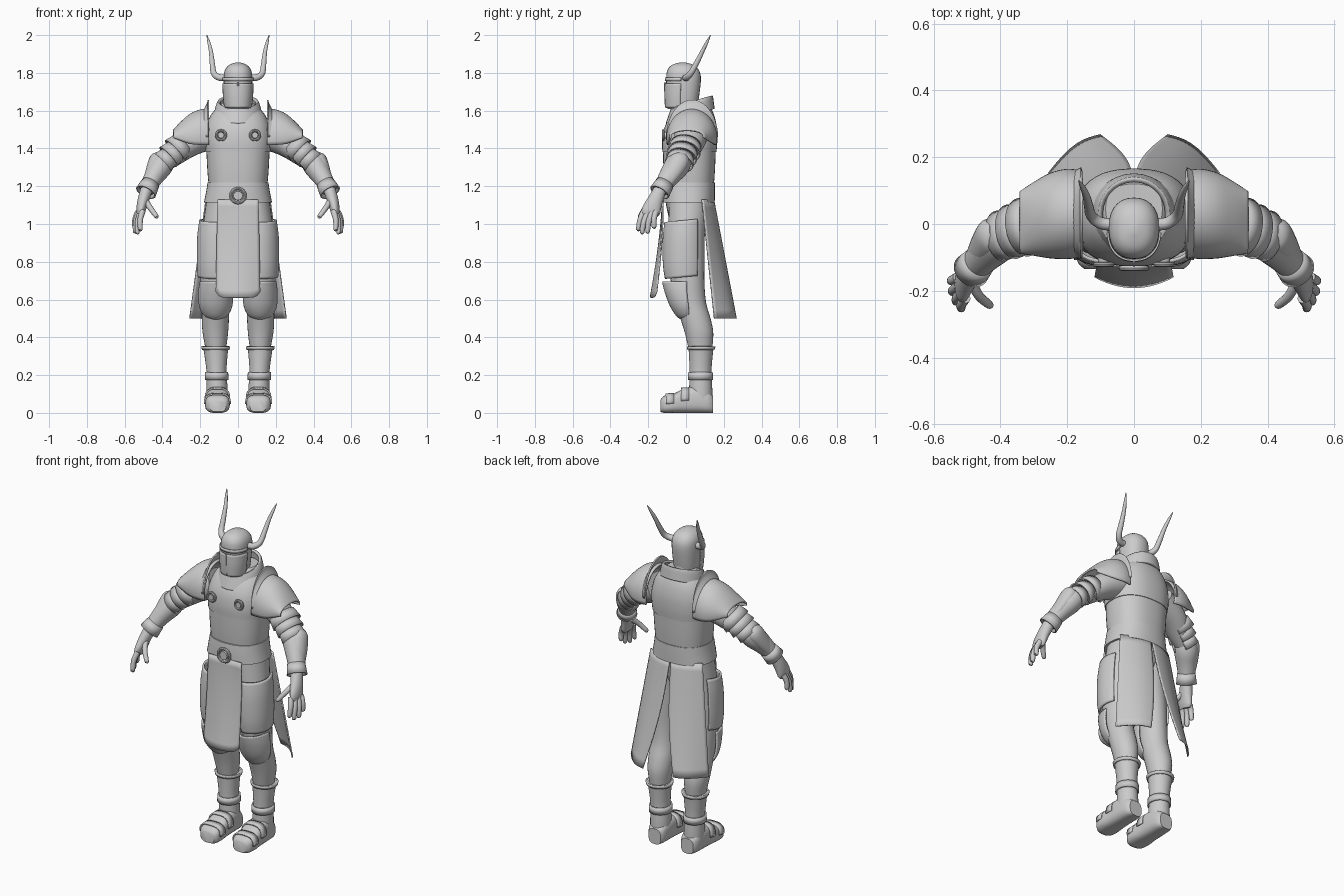
import bpy, bmesh, math
from mathutils import Vector

STEEL = bpy.data.materials.new("grey_steel")
STEEL.diffuse_color = (0.6, 0.6, 0.6, 1)


def finish(name, bm, mirror=False, thick=0):
    bmesh.ops.recalc_face_normals(bm, faces=bm.faces)
    me = bpy.data.meshes.new(name)
    bm.to_mesh(me)
    bm.free()
    ob = bpy.data.objects.new(name, me)
    bpy.context.collection.objects.link(ob)
    me.materials.append(STEEL)
    bpy.ops.object.select_all(action='DESELECT')
    ob.select_set(True)
    bpy.context.view_layer.objects.active = ob
    bpy.ops.object.shade_smooth_by_angle(angle=math.radians(40))
    if thick:
        m = ob.modifiers.new("thickness", 'SOLIDIFY')
        m.thickness, m.offset = thick, 0
    if mirror:
        ob.modifiers.new("mirror", 'MIRROR')
    return ob


def spline(pts, steps):
    """Catmull-Rom through tuples of any length."""
    out = []
    for i in range(len(pts) - 1):
        p = [pts[max(i - 1, 0)], pts[i], pts[i + 1], pts[min(i + 2, len(pts) - 1)]]
        for s in range(steps):
            t = s / steps
            out.append([0.5 * (2 * b + (c - a) * t + (2 * a - 5 * b + 4 * c - d) * t * t
                               + (3 * b - a - 3 * c + d) * t ** 3) for a, b, c, d in zip(*p)])
    return out + [list(pts[-1])]


def loft(name, secs, axis=(0, 0, 1), ref=(1, 0, 0), arc=None, n=28, power=2.0,
         steps=4, mirror=False, thick=0):
    """Sections are (x, y, z, ra, rb); axis None follows the path, arc gives an open shell."""
    secs = spline(secs, steps)
    bm, rings = bmesh.new(), []
    a0, a1 = arc or (0, 360)
    for i, (x, y, z, ra, rb) in enumerate(secs):
        lo, hi = secs[max(i - 1, 0)], secs[min(i + 1, len(secs) - 1)]
        t = (Vector(axis) if axis else Vector(hi[:3]) - Vector(lo[:3])).normalized()
        a = (Vector(ref) - t * t.dot(Vector(ref))).normalized()
        b = t.cross(a)
        ring = []
        for k in range(n + (1 if arc else 0)):
            ang = math.radians(a0 + (a1 - a0) * k / n)
            c, s = math.cos(ang), math.sin(ang)
            c, s = (math.copysign(abs(v) ** (2 / power), v) for v in (c, s))
            ring.append(bm.verts.new(Vector((x, y, z)) + a * c * ra + b * s * rb))
        rings.append(ring)
    for r, q in zip(rings, rings[1:]):
        for k in range(n):
            j = (k + 1) % len(r)
            bm.faces.new((r[k], r[j], q[j], q[k]))
    if not arc and not thick:
        bm.faces.new(rings[0])
        bm.faces.new(rings[-1])
    return finish(name, bm, mirror, thick)


def sheet(name, f, nu=14, nv=14, mirror=False, thick=0.008):
    bm = bmesh.new()
    g = [[bm.verts.new(f(i / nu, j / nv)) for i in range(nu + 1)] for j in range(nv + 1)]
    for j in range(nv):
        for i in range(nu):
            bm.faces.new((g[j][i], g[j][i + 1], g[j + 1][i + 1], g[j + 1][i]))
    return finish(name, bm, mirror, thick)


def torus(name, c, R, r, mirror=False):
    """Ring facing the front."""
    bm, N, M = bmesh.new(), 24, 8
    v = []
    for i in range(N):
        p = 2 * math.pi * i / N
        for j in range(M):
            q = 2 * math.pi * j / M
            d = R + r * math.cos(q)
            v.append(bm.verts.new((c[0] + d * math.cos(p), c[1] + r * math.sin(q), c[2] + d * math.sin(p))))
    for i in range(N):
        for j in range(M):
            i2, j2 = (i + 1) % N, (j + 1) % M
            bm.faces.new((v[i * M + j], v[i2 * M + j], v[i2 * M + j2], v[i * M + j2]))
    return finish(name, bm, mirror)


# Helmet, face plate, nose ridge, brow and horns
loft("helmet", [(0, -.02, 1.61, .066, .078), (0, -.017, 1.68, .073, .087), (0, -.013, 1.77, .076, .092),
                (0, -.015, 1.815, .069, .083), (0, -.017, 1.843, .045, .056), (0, -.018, 1.856, .008, .01)],
     power=2.3)
loft("face_plate", [(0, -.02, 1.615, .07, .086), (0, -.018, 1.68, .077, .092), (0, -.015, 1.745, .079, .094)],
     arc=(185, 355), power=2.3, thick=.007)
loft("brow_band", [(0, -.014, 1.757, .079, .095), (0, -.014, 1.775, .079, .095)],
     arc=(185, 355), power=2.3, thick=.006, steps=1)
loft("nose_ridge", [(0, -.106, 1.62, .005, .007), (0, -.111, 1.75, .005, .007)], n=6, steps=1)
loft("horn", [(.06, -.002, 1.775, .018, .018), (.1, .003, 1.776, .018, .018), (.128, .025, 1.798, .016, .016),
              (.136, .055, 1.85, .014, .014), (.143, .085, 1.91, .011, .011), (.154, .11, 1.96, .008, .008),
              (.165, .13, 2.0, .002, .002)], axis=None, ref=(0, 1, 0), n=14, mirror=True)

# Torso armour, collar, belt
loft("breastplate", [(0, .018, 1.38, .172, .143), (0, .02, 1.44, .177, .146), (0, .025, 1.51, .17, .139),
                     (0, .035, 1.58, .142, .113), (0, .045, 1.64, .085, .075)], power=2.4, n=40)
loft("waist_plate", [(0, .017, 1.17, .152, .128), (0, .017, 1.28, .162, .136), (0, .018, 1.4, .168, .14)],
     power=2.4, n=40)
loft("collar", [(0, .022, 1.57, .122, .128), (0, .026, 1.6, .116, .12), (0, .03, 1.63, .108, .112),
                (0, .03, 1.645, .1, .108)], axis=(0, -.32, 1), thick=.016)
loft("neck", [(0, .01, 1.55, .065, .07), (0, 0, 1.66, .06, .065)], steps=1)
loft("belt", [(0, .012, 1.115, .18, .14), (0, .013, 1.17, .169, .14), (0, .015, 1.22, .161, .138)],
     power=2.3, n=40)
loft("hips", [(0, .01, .97, .13, .085), (0, .01, 1.05, .165, .105), (0, .012, 1.14, .17, .125)])
torus("buckle_ring", (0, -.132, 1.15), .038, .008)
loft("buckle_disc", [(0, -.12, 1.15, .026, .026), (0, -.139, 1.15, .024, .024)], axis=(0, -1, 0), n=20, steps=1)
torus("chest_ring", (.09, -.121, 1.47), .025, .007, mirror=True)
loft("chest_stud", [(.09, -.1, 1.47, .019, .019), (.09, -.127, 1.47, .016, .016)],
     axis=(0, -1, 0), n=16, steps=1, mirror=True)

# Cloth: front tabard and split back skirt


def front_cloth(u, v):
    s = 2 * u - 1
    return (.117 * s * (.93 + .07 * v), -.124 - .064 * v ** 1.5 + .032 * s * s * v,
            1.13 - .52 * v + .03 * v * abs(s) ** 8)


def back_cloth(u, v):
    x = (1 - v) * (.004 + .166 * u) + v * (.1 + .155 * u) - .02 * math.sin(math.pi * v) * (1 - u)
    y = (1 - v) * (.145 - .06 * u ** 2) + v * (.265 - .115 * u) + .025 * v * math.sin(math.pi * u)
    return (x, y, 1.13 - .63 * v)


sheet("front_tabard", front_cloth)
sheet("back_skirt", back_cloth, mirror=True)

# Shoulders and upper arm
loft("pauldron", [(.155, .03, 1.455, .125, .15), (.2, .03, 1.455, .13, .146), (.25, .025, 1.455, .123, .125),
                  (.3, .015, 1.46, .105, .078), (.34, .005, 1.465, .088, .03)],
     axis=(1, 0, 0), ref=(0, 1, 0), arc=(-14, 194), thick=.01, mirror=True)
loft("shoulder_fin", [(.178, .03, 1.465, .125, .14), (.162, .032, 1.46, .132, .175), (.157, .032, 1.46, .134, .197)],
     axis=(1, 0, 0), ref=(0, 1, 0), arc=(0, 180), thick=.008, mirror=True)
loft("upper_arm", [(.15, .03, 1.48, .09, .085), (.25, .015, 1.43, .082, .072), (.33, -.015, 1.37, .068, .058),
                   (.4, -.035, 1.325, .058, .054)], axis=None, ref=(0, 1, 0), mirror=True)
for i in range(3):
    x, y, z, r = .29 + .034 * i, .0 - .013 * i, 1.422 - .032 * i, .085 - .006 * i
    loft(f"arm_band_{i + 1}", [(x, y, z, r - .008, r - .02), (x + .042, y - .01, z - .038, r, r - .009)],
         axis=None, ref=(0, 1, 0), arc=(-60, 240), thick=.008, steps=1, mirror=True)

# Forearm guard and cuff
loft("forearm", [(.375, -.012, 1.365, .025, .025), (.387, -.025, 1.345, .058, .056), (.41, -.05, 1.305, .067, .063),
                 (.445, -.09, 1.25, .055, .052), (.485, -.135, 1.18, .042, .04)],
     axis=None, ref=(0, 1, 0), mirror=True)
loft("elbow_plate", [(.412, -.022, 1.365, .03, .025), (.427, -.032, 1.34, .052, .042), (.452, -.065, 1.285, .05, .036),
                     (.478, -.1, 1.225, .035, .025)], axis=None, ref=(0, 1, 0), mirror=True)
loft("wrist_cuff", [(.463, -.112, 1.215, .046, .045), (.488, -.14, 1.168, .052, .053)],
     axis=None, ref=(0, 1, 0), thick=.008, steps=1, mirror=True)

# Hand
loft("palm", [(.485, -.138, 1.18, .034, .032), (.503, -.165, 1.12, .042, .03), (.514, -.185, 1.07, .05, .024),
              (.518, -.19, 1.045, .042, .016)], axis=None, ref=(0, 1, 0), mirror=True)
FINGERS = {"index": ((.505, -.222, 1.07), (.518, -.255, .965)), "middle": ((.516, -.203, 1.06), (.534, -.235, .948)),
           "ring": ((.524, -.182, 1.06), (.546, -.205, .952)), "little": ((.528, -.16, 1.065), (.549, -.17, .978)),
           "thumb": ((.487, -.175, 1.12), (.428, -.248, 1.035))}
for key, (p, q) in FINGERS.items():
    p, q = Vector(p), Vector(q)
    mid = p.lerp(q, .5) + Vector((.006, -.004, .006))
    loft(f"{key}_finger", [(*p, .016, .016), (*mid, .0145, .0145), (*p.lerp(q, .93), .012, .012), (*q, .004, .004)],
         axis=None, ref=(0, 1, 0), n=12, mirror=True)

# Legs and leg armour
loft("leg", [(.085, .015, 1.12, .083, .105), (.098, .003, .95, .092, .097), (.113, .003, .8, .085, .095),
             (.12, .01, .68, .078, .088), (.12, .025, .58, .073, .082), (.12, .05, .5, .072, .08),
             (.12, .068, .43, .068, .076), (.118, .075, .36, .058, .066), (.117, .078, .3, .05, .055)], mirror=True)
loft("thigh_plate", [(.1, -.005, 1.02, .1, .105), (.106, -.008, .93, .105, .111), (.113, -.008, .8, .1, .11),
                     (.115, -.005, .72, .093, .102)], axis=(0, -.1, 1), arc=(-100, 38), thick=.01, mirror=True)
loft("knee_plate", [(.118, .0, .695, .08, .122), (.118, .002, .64, .087, .11), (.118, .01, .57, .084, .092),
                    (.118, .015, .52, .062, .066), (.118, .01, .498, .03, .035)],
     arc=(178, 362), thick=.01, mirror=True)
loft("boot_shaft", [(.118, .08, .35, .069, .069), (.117, .079, .32, .063, .064), (.114, .077, .22, .053, .058),
                    (.111, .078, .13, .056, .061), (.11, .08, .06, .056, .06)], mirror=True)
loft("boot_rim", [(.118, .08, .335, .069, .069), (.118, .08, .352, .073, .072)], thick=.008, steps=1, mirror=True)
loft("ankle_band", [(.113, .077, .175, .059, .063), (.113, .077, .215, .057, .062)], thick=.008, steps=1, mirror=True)

# Foot with toe cap and instep strap
loft("foot", [(.107, .143, .045, .04, .045), (.108, .115, .058, .054, .058), (.109, .05, .07, .06, .07),
              (.109, -.01, .064, .062, .064), (.109, -.07, .05, .066, .05), (.108, -.115, .045, .06, .045),
              (.106, -.135, .038, .042, .032)], axis=(0, -1, 0), power=3, mirror=True)
for nm, y, cz, rx, rz in (("toe_cap", -.085, .05, .067, .052), ("instep_strap", -.005, .066, .064, .066)):
    loft(nm, [(.109, y + .022, cz, rx, rz), (.109, y - .022, cz - .003, rx, rz)],
         axis=(0, -1, 0), arc=(0, 180), power=3, thick=.008, steps=1, mirror=True)
